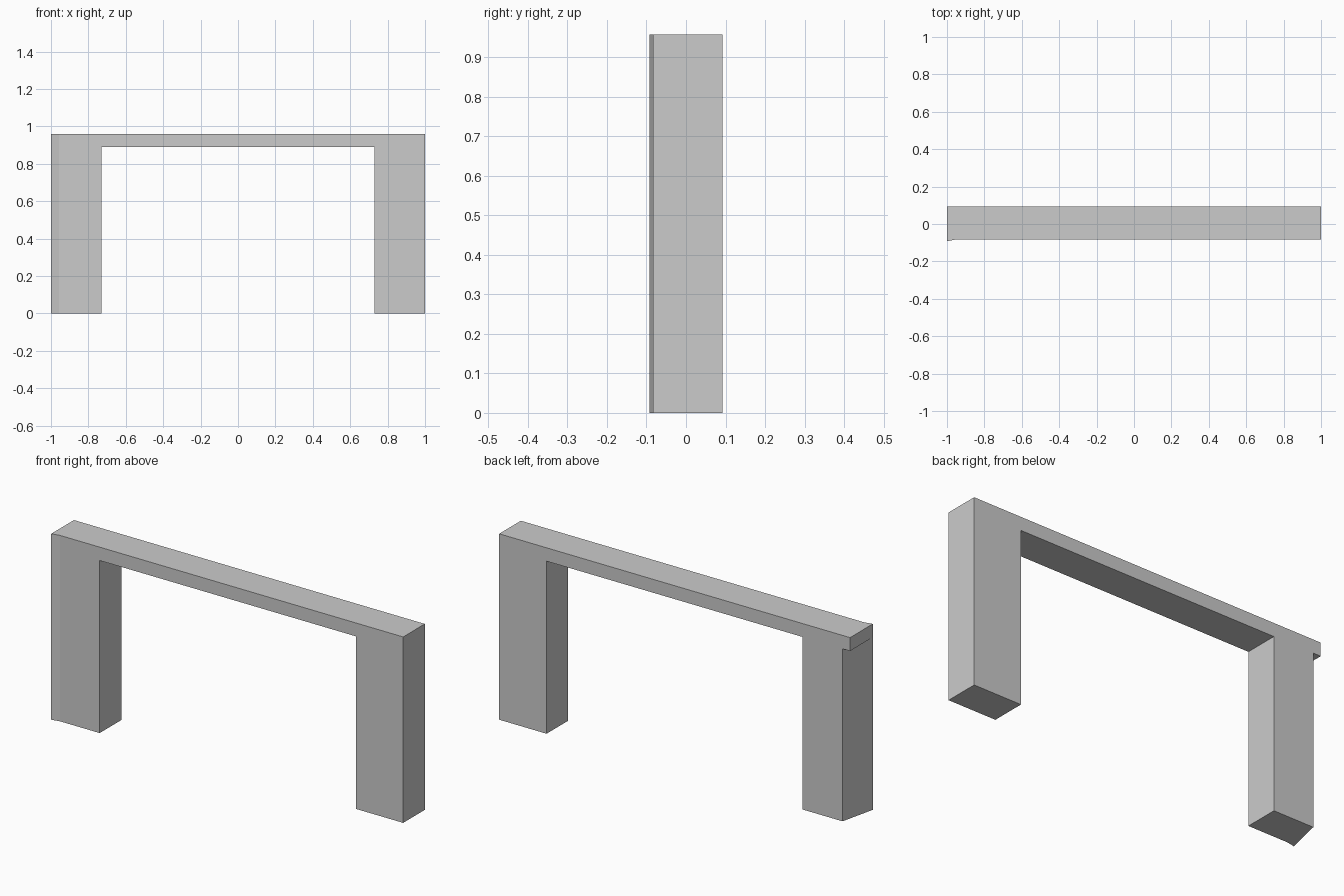
import bpy, bmesh

if "Cube" in bpy.data.objects:
    bpy.data.objects.remove(bpy.data.objects["Cube"])

H = 0.958        # total height
ZB = 0.889       # underside of the beam
IN = 0.73        # inner face of the legs
BACK, FRONT, TIP = 0.0925, -0.0835, -0.0925
CUT = -0.957     # where the skewed outer corner of the left leg begins


def prism(name, outline, z0, z1):
    """Extrude a footprint (counter-clockwise) from z0 to z1."""
    bm = bmesh.new()
    face = bm.faces.new([bm.verts.new((x, y, z0)) for x, y in outline])
    top = bmesh.ops.extrude_face_region(bm, geom=[face])["geom"]
    for v in top:
        if isinstance(v, bmesh.types.BMVert):
            v.co.z = z1
    bmesh.ops.recalc_face_normals(bm, faces=bm.faces)
    mesh = bpy.data.meshes.new(name)
    bm.to_mesh(mesh)
    bm.free()
    obj = bpy.data.objects.new(name, mesh)
    bpy.context.collection.objects.link(obj)
    return obj


# Top beam, with the slightly flared front left corner
frame = prism("portal_frame", [(-1, TIP), (CUT, FRONT), (1, FRONT),
                               (1, BACK), (-1, BACK)], ZB, H)

# Left leg with slanted outer face, right leg square
legs = [
    prism("left_leg", [(-1, TIP), (CUT, FRONT), (-IN, FRONT),
                       (-IN, BACK), (CUT, BACK)], 0, H),
    prism("right_leg", [(IN, FRONT), (1, FRONT), (1, BACK), (IN, BACK)], 0, H),
]

# Weld the legs and beam into one clean solid
bpy.context.view_layer.objects.active = frame
frame.select_set(True)
for leg in legs:
    mod = frame.modifiers.new(leg.name, "BOOLEAN")
    mod.operation = "UNION"
    mod.solver = "EXACT"
    mod.object = leg
    bpy.ops.object.modifier_apply(modifier=mod.name)
    bpy.data.objects.remove(leg)

# Merge coplanar faces left by the union
bm = bmesh.new()
bm.from_mesh(frame.data)
bmesh.ops.remove_doubles(bm, verts=bm.verts, dist=1e-5)
bmesh.ops.dissolve_limit(bm, angle_limit=0.01, verts=bm.verts, edges=bm.edges)
bm.to_mesh(frame.data)
bm.free()
